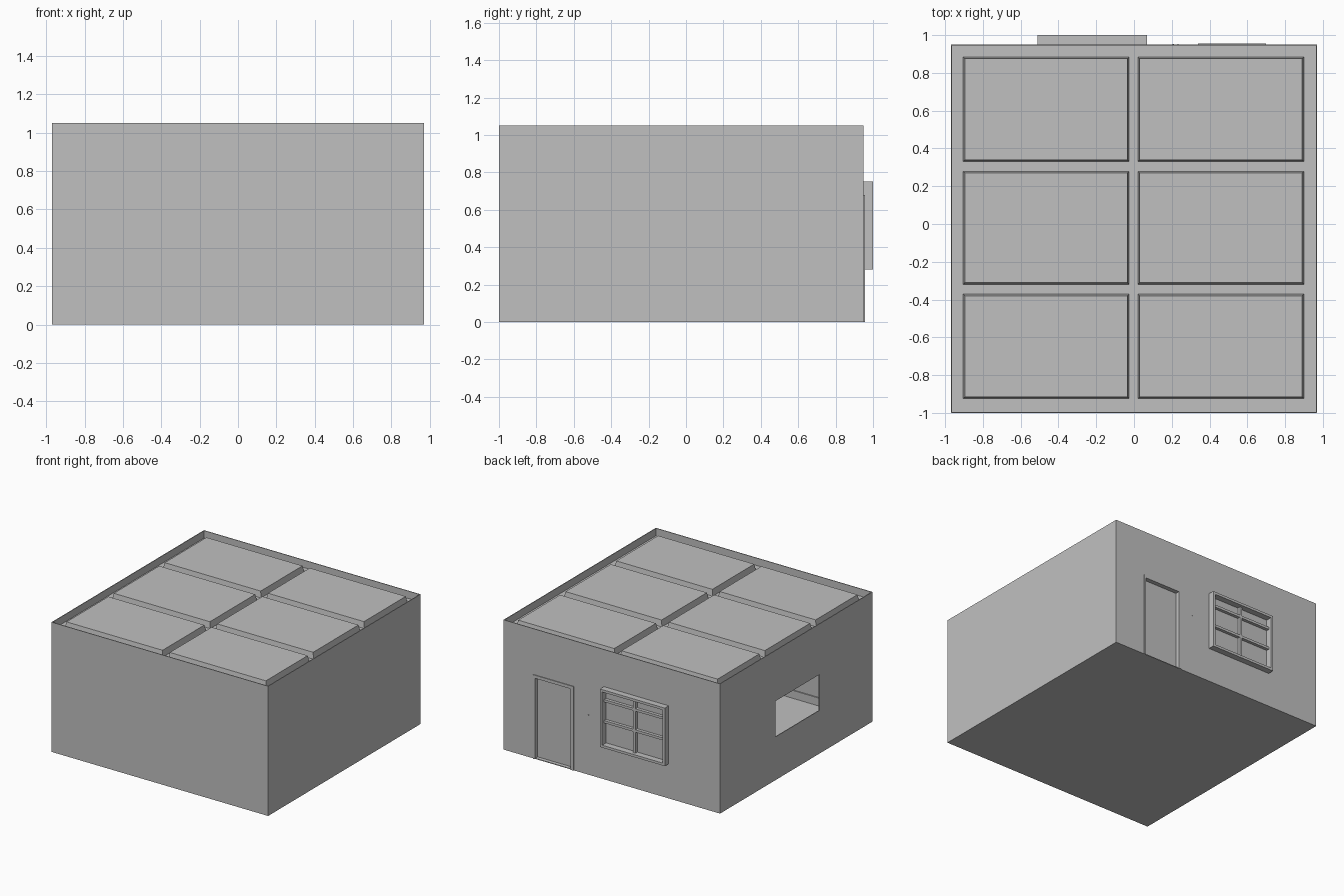
import bpy
import bmesh

cube = bpy.data.objects.get("Cube")
if cube:
    bpy.data.objects.remove(cube, do_unlink=True)

mat = bpy.data.materials.new("plain_grey")
mat.use_nodes = True
GREY = (0.53, 0.53, 0.53, 1)
mat.diffuse_color = GREY
mat.node_tree.nodes["Principled BSDF"].inputs["Base Color"].default_value = GREY


def box(name, x, y, z, taper=0.0):
    """Box between ranges; taper draws the top edges inward."""
    bm = bmesh.new()
    bmesh.ops.create_cube(bm, size=1)
    for v in bm.verts:
        t = taper if v.co.z > 0 else 0
        sx, sy = (1 if v.co.x > 0 else 0), (1 if v.co.y > 0 else 0)
        v.co = (x[sx] - t * (2 * sx - 1), y[sy] - t * (2 * sy - 1), z[v.co.z > 0])
    me = bpy.data.meshes.new(name)
    bm.to_mesh(me)
    bm.free()
    me.materials.append(mat)
    ob = bpy.data.objects.new(name, me)
    bpy.context.collection.objects.link(ob)
    return ob


def holed_wall(name, u, z, hole_u, hole_z, make):
    """Four wall pieces around a rectangular opening."""
    make(name + "_side_a", (u[0], hole_u[0]), z)
    make(name + "_side_b", (hole_u[1], u[1]), z)
    make(name + "_above", hole_u, (hole_z[1], z[1]))
    if hole_z[0] > z[0]:
        make(name + "_below", hole_u, (z[0], hole_z[0]))


W, F, B, H, T = 0.97, -1.0, 0.95, 1.05, 0.006

# Shell: floor, walls and the sunken roof deck
box("floor", (-W, W), (F, B), (0, T))
box("front_wall", (-W, W), (F, F + T), (0, H))
box("left_wall", (W - T, W), (F, B), (0, H))
holed_wall("right_wall", (F, B), (0, H), (-0.32, 0.24), (0.35, 0.64),
           lambda n, u, z: box(n, (-W, -W + T), u, z))
holed_wall("back_wall", (-W, W), (0, H), (0.365, 0.685), (0, 0.655),
           lambda n, u, z: box(n, u, (B - T, B), z))
box("roof_deck", (-W, W), (F, B), (0.985, 0.99))

# Six raised roof panels
for cx, xs in (("right", (-0.905, -0.025)), ("left", (0.02, 0.90))):
    for cy, ys in (("front", (-0.925, -0.37)), ("middle", (-0.32, 0.28)), ("back", (0.33, 0.885))):
        box("roof_panel_" + cy + "_" + cx, xs, ys, (0.985, 1.04), 0.01)

# Door: thin surround, deep jambs and a recessed leaf
FRAME_Y = (B, B + 0.006)
box("door_surround_left", (0.685, 0.70), FRAME_Y, (0, 0.68))
box("door_surround_right", (0.34, 0.365), FRAME_Y, (0, 0.68))
box("door_surround_top", (0.34, 0.70), FRAME_Y, (0.655, 0.68))
box("door_jamb_left", (0.685, 0.69), (0.915, B), (0, 0.655))
box("door_jamb_right", (0.36, 0.365), (0.915, B), (0, 0.655))
box("door_head", (0.36, 0.69), (0.915, B), (0.655, 0.66))
box("door_leaf", (0.36, 0.69), (0.91, 0.92), (0, 0.66))

# Back window: projecting frame, glazing bars over a flat pane
x0, x1, z0, z1, t = -0.51, 0.07, 0.28, 0.75, 0.02
DEPTH = (B, 1.0)
box("window_sill", (x0, x1), DEPTH, (z0, z0 + t))
box("window_head", (x0, x1), DEPTH, (z1 - t, z1))
for side, x in (("right", x0), ("left", x1 - t)):
    box("window_frame_" + side, (x, x + t), DEPTH, (z0, z1))
BAR = (B, 0.975)
box("window_mullion", (-0.23, -0.21), BAR, (z0, z1))
for name, z in (("upper", 0.64), ("lower", 0.47)):
    box("window_bar_" + name, (x0, x1), BAR, (z, z + t))

# Small wall studs between door and window
for i, (x, z) in enumerate(((0.23, 0.5), (0.23, 0.45), (0.205, 0.48))):
    box("wall_stud_%d" % i, (x, x + 0.006), (B, B + 0.003), (z, z + 0.006))

# Skirting along the inside of the front wall
box("skirting", (-W, W), (F, F + 0.015), (0, 0.07))
